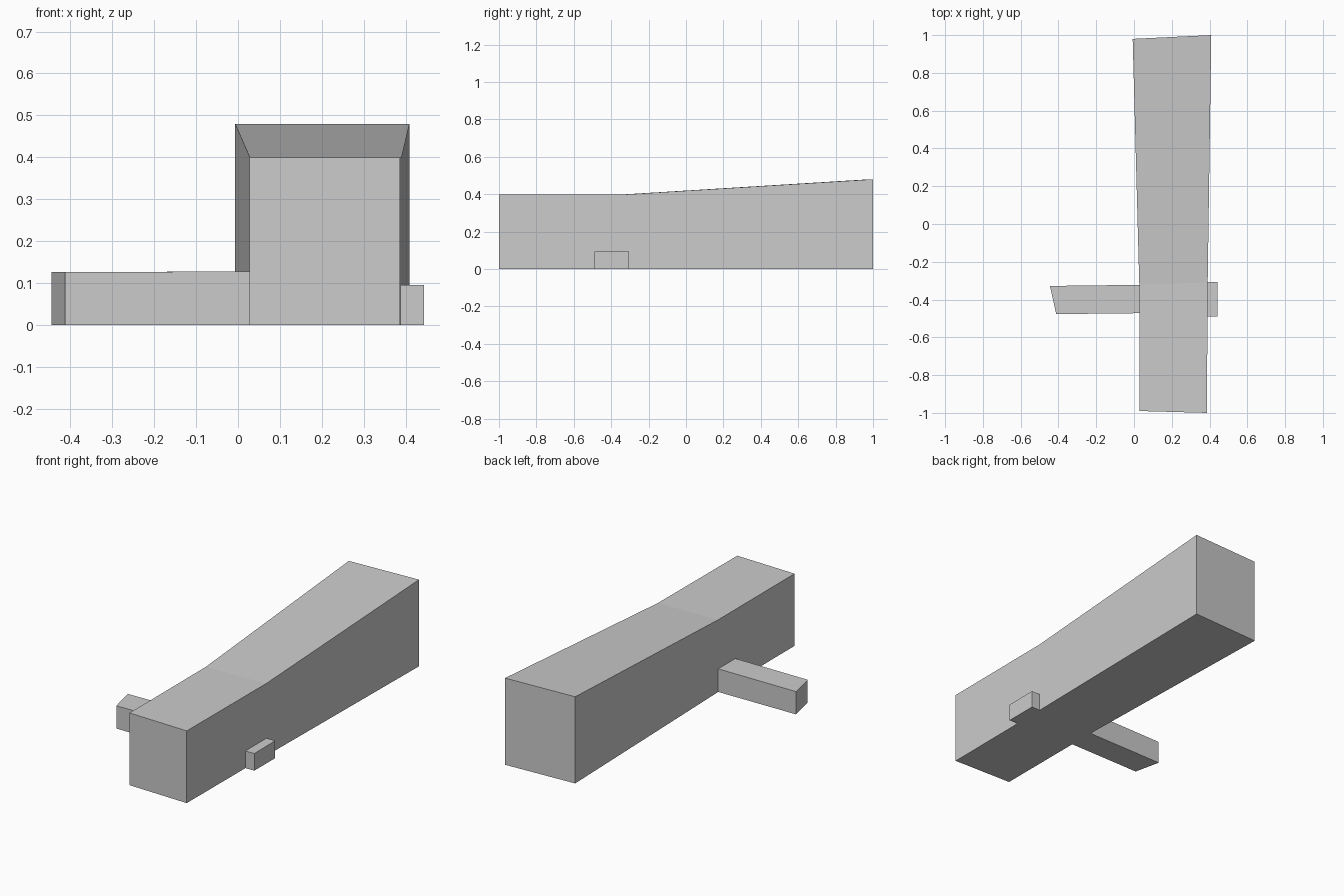
import bpy
import bmesh

cube = bpy.data.objects.get("Cube")
if cube:
    bpy.data.objects.remove(cube, do_unlink=True)

# Single plain grey
grey = bpy.data.materials.new("plain_grey")
grey.use_nodes = True
colour = (0.6, 0.6, 0.6, 1)
grey.diffuse_color = colour
grey.node_tree.nodes["Principled BSDF"].inputs["Base Color"].default_value = colour


def block(name, sections):
    """Loft a closed block through sections, each a pair of (x, y, height) columns."""
    bm = bmesh.new()
    rings = []
    for (ax, ay, ah), (bx, by, bh) in sections:
        ring = [(ax, ay, 0), (bx, by, 0), (bx, by, bh), (ax, ay, ah)]
        rings.append([bm.verts.new(co) for co in ring])
    for near, far in zip(rings, rings[1:]):
        for i in range(4):
            j = (i + 1) % 4
            bm.faces.new((near[i], near[j], far[j], far[i]))
    bm.faces.new(rings[0])
    bm.faces.new(rings[-1])
    bmesh.ops.recalc_face_normals(bm, faces=bm.faces)
    mesh = bpy.data.meshes.new(name)
    bm.to_mesh(mesh)
    bm.free()
    mesh.materials.append(grey)
    obj = bpy.data.objects.new(name, mesh)
    bpy.context.collection.objects.link(obj)
    return obj


# Long hall, level at the front, rising and widening to the back
block("main_hall", [
    ((0.028, -0.99, 0.4), (0.386, -1.0, 0.4)),
    ((0.028, -0.32, 0.4), (0.39, -0.31, 0.4)),
    ((-0.007, 0.98, 0.48), (0.409, 1.0, 0.48)),
])

# Low wing on the right with a slanted end
block("right_wing", [
    ((-0.412, -0.477, 0.126), (-0.445, -0.328, 0.126)),
    ((0.04, -0.472, 0.128), (0.04, -0.322, 0.128)),
])

# Small porch on the left
block("left_porch", [
    ((0.38, -0.49, 0.095), (0.38, -0.307, 0.096)),
    ((0.443, -0.49, 0.095), (0.443, -0.307, 0.096)),
])
